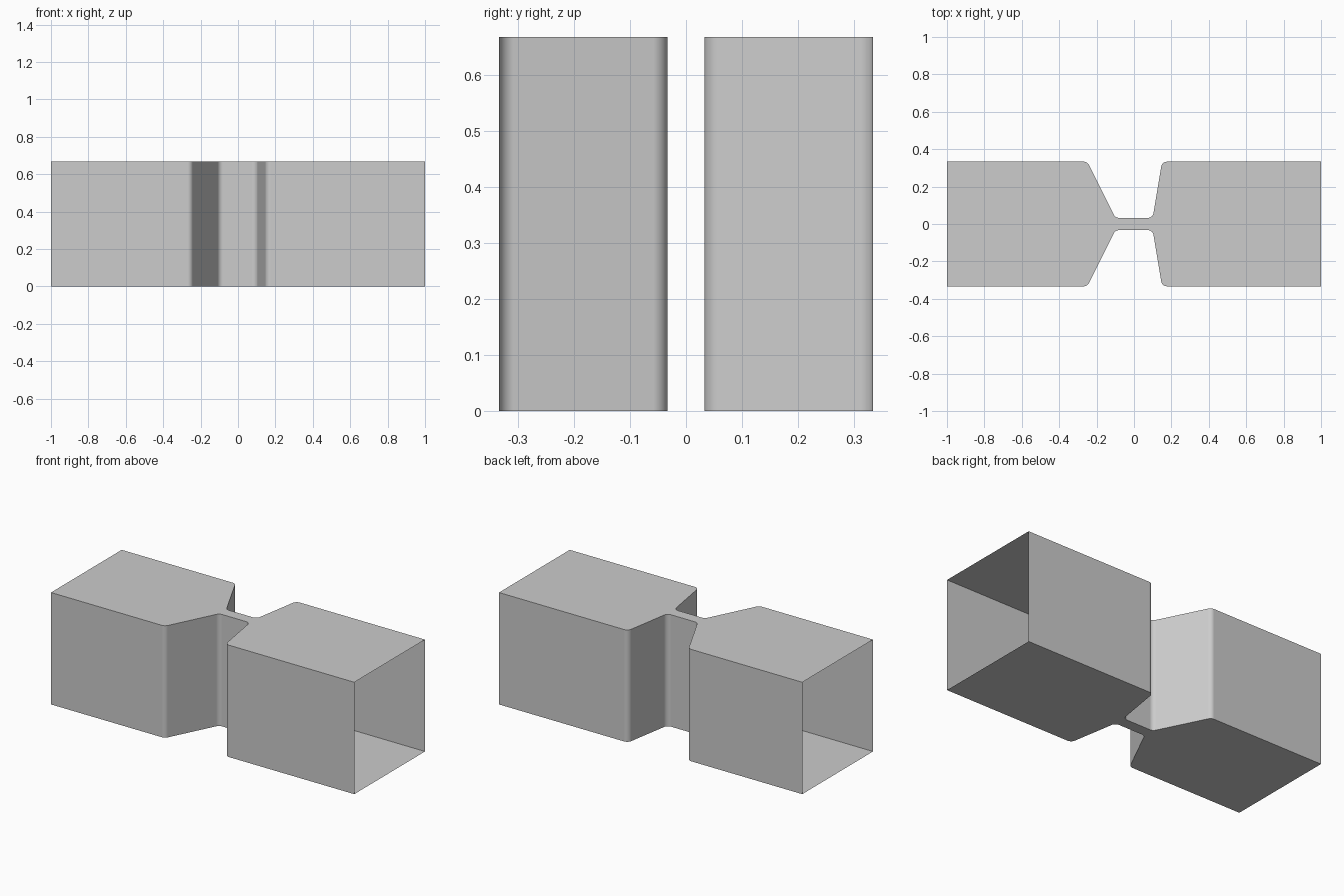
import bpy
import bmesh
from math import radians, tan
from mathutils import Vector

cube = bpy.data.objects.get("Cube")
if cube:
    bpy.data.objects.remove(cube, do_unlink=True)

HEIGHT = 0.667
HALF_WIDTH = 0.333
HALF_THROAT = 0.033
FILLET = 0.03
STEPS = 8

# Plain grey material
grey = bpy.data.materials.new("plain_grey")
grey.use_nodes = True
colour = (0.604, 0.604, 0.604, 1)
grey.diffuse_color = colour
grey.node_tree.nodes["Principled BSDF"].inputs["Base Color"].default_value = colour


def fillet(before, corner, after):
    """Points of an arc that rounds one corner of the wall line."""
    a = (before - corner).normalized()
    b = (after - corner).normalized()
    reach = FILLET / tan(a.angle(b) / 2)
    start, end = corner + a * reach, corner + b * reach
    centre = corner + (a + b).normalized() * (FILLET ** 2 + reach ** 2) ** 0.5
    return [centre + FILLET * (start - centre).lerp(end - centre, i / STEPS).normalized()
            for i in range(STEPS + 1)]


# Wall line: wide chamber, sloped contraction, throat, steep expansion, wide chamber
line = [Vector((x, y, 0)) for x, y in (
    (-1, HALF_WIDTH), (-0.25, HALF_WIDTH), (-0.1, HALF_THROAT),
    (0.1, HALF_THROAT), (0.15, HALF_WIDTH), (1, HALF_WIDTH))]
wall = [line[0]]
for trio in zip(line, line[1:], line[2:]):
    wall += fillet(*trio)
wall.append(line[-1])

# Duct: thin shell with top, bottom and two mirrored walls, open at both ends
bm = bmesh.new()


def row(side, z):
    return [bm.verts.new((p.x, side * p.y, z)) for p in wall]


back_low, back_high = row(1, 0), row(1, HEIGHT)
front_low, front_high = row(-1, 0), row(-1, HEIGHT)
for i in range(len(wall) - 1):
    bm.faces.new((front_low[i], front_low[i + 1], front_high[i + 1], front_high[i]))
    bm.faces.new((back_low[i + 1], back_low[i], back_high[i], back_high[i + 1]))
    bm.faces.new((front_high[i], front_high[i + 1], back_high[i + 1], back_high[i]))
    bm.faces.new((front_low[i + 1], front_low[i], back_low[i], back_low[i + 1]))

mesh = bpy.data.meshes.new("nozzle_duct")
bm.to_mesh(mesh)
bm.free()
mesh.materials.append(grey)
duct = bpy.data.objects.new("nozzle_duct", mesh)
bpy.context.collection.objects.link(duct)

# Smooth fillets, flat panels
bpy.ops.object.select_all(action='DESELECT')
duct.select_set(True)
bpy.context.view_layer.objects.active = duct
bpy.ops.object.shade_smooth_by_angle(angle=radians(30))
weighted = duct.modifiers.new("flat_panels", 'WEIGHTED_NORMAL')
weighted.keep_sharp = True
